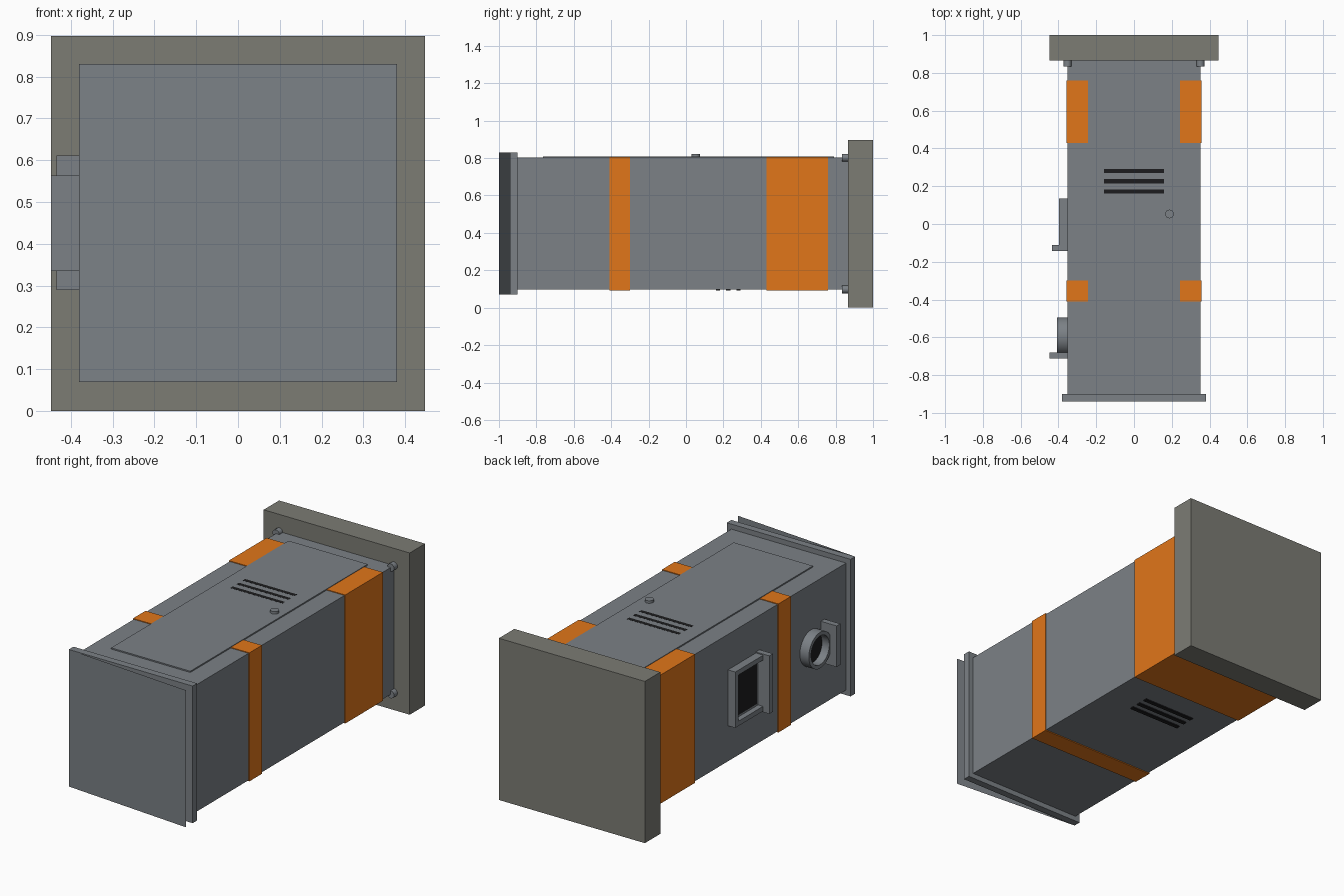
import bpy, bmesh, math
from mathutils import Matrix, Vector

if "Cube" in bpy.data.objects:
    bpy.data.objects.remove(bpy.data.objects["Cube"])


def material(name, rgb):
    m = bpy.data.materials.new(name)
    m.diffuse_color = (*rgb, 1)
    m.use_nodes = True
    m.node_tree.nodes["Principled BSDF"].inputs["Base Color"].default_value = m.diffuse_color
    return m


STEEL = material("steel", (0.2, 0.22, 0.24))
STONE = material("backing_grey", (0.2, 0.2, 0.175))
ORANGE = material("orange", (0.75, 0.18, 0.01))
DARK = material("dark", (0.012, 0.012, 0.013))
MID = 0.45  # height of the body axis


def finish(name, bm, mat, smooth=False):
    bmesh.ops.recalc_face_normals(bm, faces=bm.faces)
    me = bpy.data.meshes.new(name)
    bm.to_mesh(me)
    bm.free()
    me.materials.append(mat)
    ob = bpy.data.objects.new(name, me)
    bpy.context.collection.objects.link(ob)
    if smooth:
        bpy.ops.object.select_all(action='DESELECT')
        ob.select_set(True)
        bpy.context.view_layer.objects.active = ob
        bpy.ops.object.shade_smooth_by_angle(angle=math.radians(35))
    return ob


def box_mesh(x, y, z):
    bm = bmesh.new()
    bmesh.ops.create_cube(bm, size=1)
    for v in bm.verts:
        v.co = [(a + b) / 2 + c * (b - a) for (a, b), c in zip((x, y, z), v.co)]
    return bm


def box(name, x, y, z, mat=STEEL):
    return finish(name, box_mesh(x, y, z), mat)


def rod(name, centre, radius, depth, axis, mat=STEEL, sides=16):
    bm = bmesh.new()
    turn = {'X': Matrix.Rotation(math.pi / 2, 4, 'Y'),
            'Y': Matrix.Rotation(math.pi / 2, 4, 'X'),
            'Z': Matrix.Identity(4)}[axis]
    bmesh.ops.create_cone(bm, cap_ends=True, segments=sides, radius1=radius,
                          radius2=radius, depth=depth,
                          matrix=Matrix.Translation(centre) @ turn)
    return finish(name, bm, mat, True)


# Main body, mounting plate and front flange
box("body", (-0.352, 0.352), (-0.91, 0.88), (MID - 0.352, MID + 0.352))
box("back_plate", (-0.448, 0.448), (0.865, 1.0), (0, 0.897), STONE)
box("front_flange", (-0.38, 0.38), (-0.94, -0.9), (MID - 0.38, MID + 0.38))

# Front door: a thin sheet, hinged on the left and slightly ajar
bm = bmesh.new()
bm.faces.new([bm.verts.new(p) for p in (
    (-0.38, -0.94, MID - 0.38), (0.38, -1.0, MID - 0.38),
    (0.38, -1.0, MID + 0.38), (-0.38, -0.94, MID + 0.38))])
door = finish("front_door", bm, STEEL)
if door.data.polygons[0].normal.y > 0:
    door.data.flip_normals()

# Orange bands around the body
for name, y in (("front_band", (-0.41, -0.3)), ("rear_band", (0.43, 0.76))):
    box(name, (-0.357, 0.357), y, (MID - 0.357, MID + 0.356), ORANGE)

# Top access panel with its knob
box("top_panel", (-0.243, 0.243), (-0.765, 0.79), (0.79, 0.809))
rod("panel_knob", (0.188, 0.053, 0.813), 0.023, 0.02, 'Z')

# Vent slots on the top and underside
for y in (0.172, 0.226, 0.28):
    box("top_vent_slot", (-0.16, 0.16), (y - 0.011, y + 0.011), (0.79, 0.8095), DARK)
    box("bottom_vent_slot", (-0.16, 0.16), (y - 0.011, y + 0.011), (0.092, 0.11), DARK)

# Bolts at the four rear corners
for x in (-0.352, 0.352):
    for z in (MID - 0.352, MID + 0.352):
        rod("corner_bolt", (x, 0.853, z), 0.021, 0.036, 'Y')

# Square hatch on the left: recessed frame, dark opening, open door
bm = box_mesh((-0.397, -0.34), (-0.135, 0.135), (0.295, 0.605))
bm.normal_update()
face = min(bm.faces, key=lambda f: f.calc_center_median().x)
bmesh.ops.inset_individual(bm, faces=[face], thickness=0.038)
rim = bmesh.ops.extrude_discrete_faces(bm, faces=[face])["faces"][0]
bmesh.ops.translate(bm, verts=rim.verts, vec=(0.03, 0, 0))
finish("square_hatch_frame", bm, STEEL)
box("square_hatch_opening", (-0.369, -0.36), (-0.097, 0.097), (0.333, 0.567), DARK)
box("square_hatch_door", (-0.434, -0.345), (-0.142, -0.11), (0.289, 0.611))

# Round port on the left: spun ring, dark opening, open door
bm = bmesh.new()
centre = Vector((0, -0.595, MID))
ring = [bm.verts.new(centre + Vector((x, 0, r))) for x, r in (
    (-0.345, 0.1), (-0.407, 0.1), (-0.407, 0.08), (-0.345, 0.08))]
edges = [bm.edges.new((ring[i], ring[(i + 1) % 4])) for i in range(4)]
bmesh.ops.spin(bm, geom=ring + edges, cent=centre, axis=(1, 0, 0),
               angle=math.tau, steps=32)
bmesh.ops.remove_doubles(bm, verts=bm.verts, dist=0.0005)
finish("round_port_ring", bm, STEEL, True)
rod("round_port_opening", (-0.354, -0.595, MID), 0.081, 0.016, 'X', DARK, 32)
box("round_port_door", (-0.448, -0.345), (-0.712, -0.68), (0.335, 0.563))
